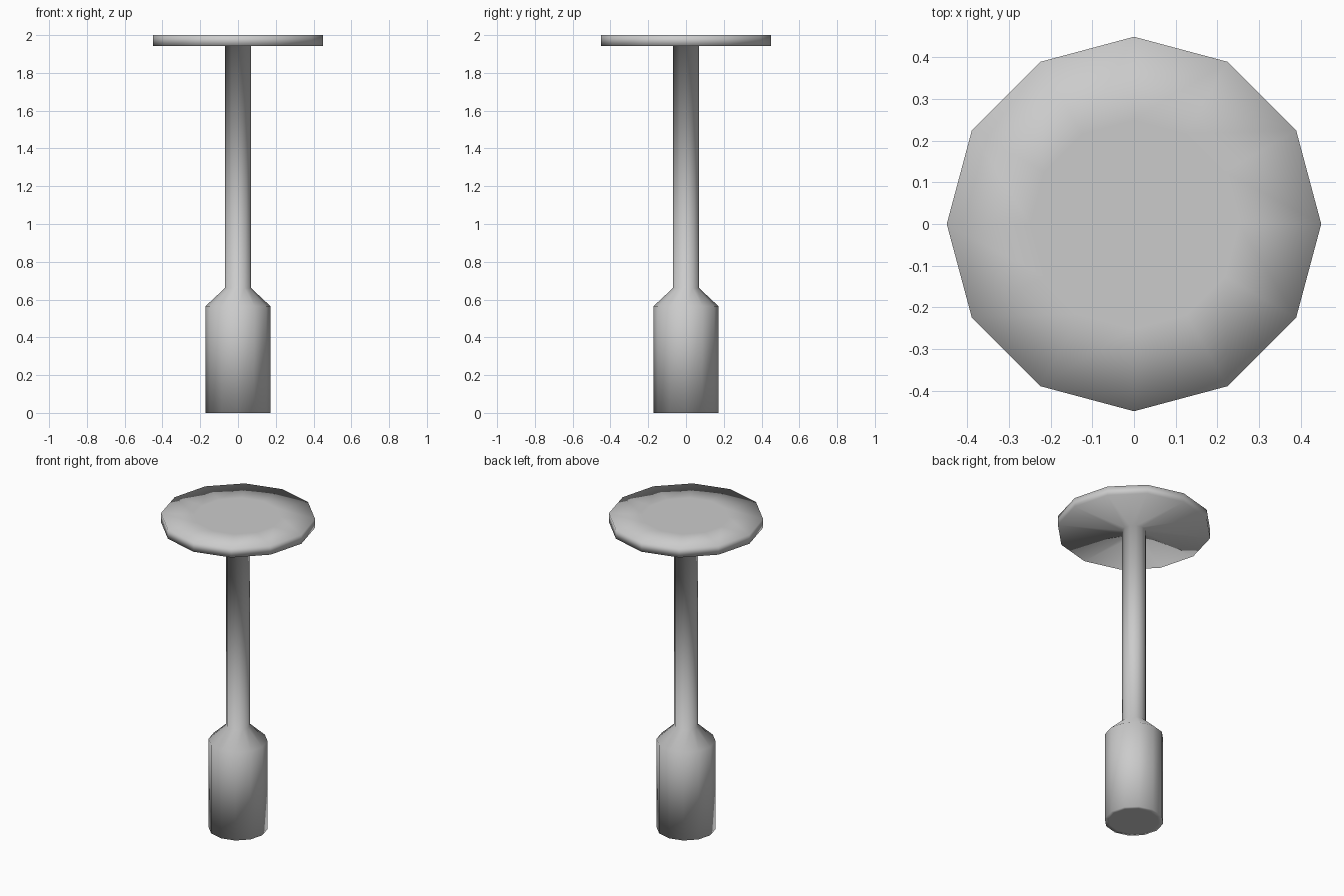
import bpy, bmesh, math

if "Cube" in bpy.data.objects:
    bpy.data.objects.remove(bpy.data.objects["Cube"])

SIDES = 12

# Silhouette from bottom to top: (radius, height)
PROFILE = [
    (0.145, 0.0), (0.172, 0.0),    # base underside
    (0.172, 0.565), (0.07, 0.66),  # thick base and its shoulder
    (0.07, 1.942),                 # slim stem
    (0.449, 1.942), (0.449, 2.0),  # disc underside and rim
    (0.25, 2.0),                   # flat centre of the disc top
]


def lathe(name, profile, sides):
    """Spin a profile around z, cap both ends and shade it smooth."""
    bm = bmesh.new()
    rings = []
    for r, z in profile:
        rings.append([bm.verts.new((r * math.cos(math.tau * i / sides),
                                    r * math.sin(math.tau * i / sides), z))
                      for i in range(sides)])
    for low, high in zip(rings, rings[1:]):
        for i in range(sides):
            j = (i + 1) % sides
            bm.faces.new((low[i], low[j], high[j], high[i]))
    bm.faces.new(rings[0][::-1])
    bm.faces.new(rings[-1])
    for f in bm.faces:
        f.smooth = True
    mesh = bpy.data.meshes.new(name)
    bm.to_mesh(mesh)
    bm.free()
    obj = bpy.data.objects.new(name, mesh)
    bpy.context.collection.objects.link(obj)
    return obj


# Base, stem and disc are one continuous turned surface
lathe("disc_topped_post", PROFILE, SIDES)
